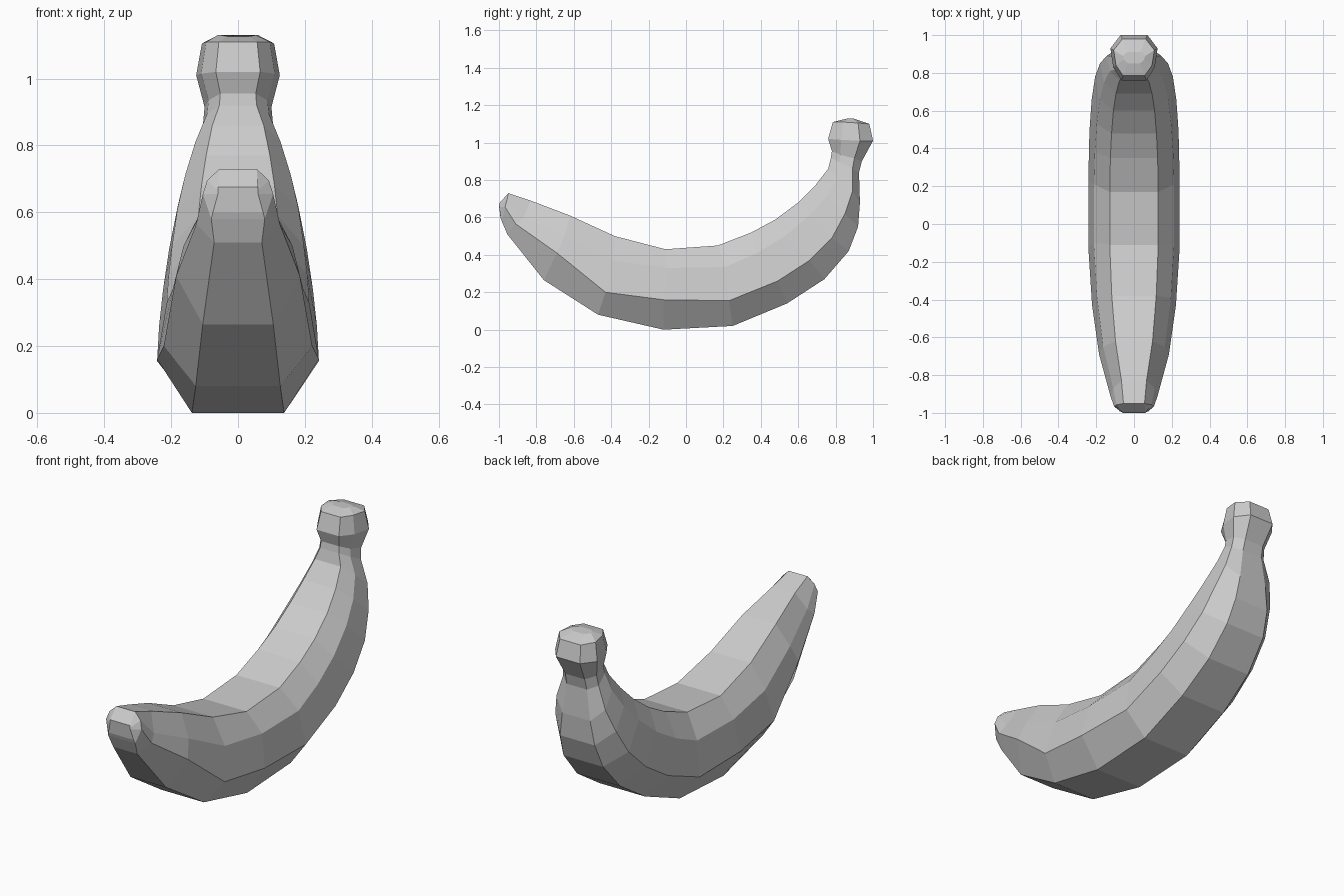
import bpy, bmesh

# Cross-sections from tip to stem: half width, then (y, z) of the four
# corners on one side: outer, widest, upper, inner
body = [
    (.105, -.985, .58, -.967, .655, -.957, .695, -.95, .73),
    (.125, -.955, .51, -.91, .565, -.87, .60, -.83, .69),
    (.185, -.76, .265, -.69, .41, -.65, .50, -.62, .61),
    (.222, -.47, .08, -.43, .20, -.39, .37, -.38, .50),
    (.242, -.12, .0, -.12, .16, -.10, .33, -.11, .43),
    (.242, .25, .02, .23, .155, .21, .335, .17, .45),
    (.236, .54, .14, .49, .26, .38, .41, .35, .52),
    (.224, .74, .27, .66, .37, .53, .50, .48, .59),
    (.206, .87, .42, .78, .49, .66, .61, .60, .68),
    (.180, .92, .55, .85, .62, .75, .71, .69, .77),
    (.145, .93, .68, .89, .74, .81, .81, .76, .86),
]
stem = [
    (.105, .925, .84, .89, .86, .82, .895, .775, .92),
    (.100, .94, .90, .90, .915, .825, .935, .78, .955),
    (.125, 1.0, 1.01, .93, 1.01, .83, 1.015, .76, 1.02),
    (.108, .98, 1.10, .92, 1.105, .84, 1.11, .785, 1.11),
    (.060, .91, 1.124, .89, 1.13, .87, 1.13, .85, 1.126),
]
# Blunt blossom end
tip = [(.065, -.992, .60, -.998, .655, -1.0, .665, -.999, .675)]
profile = (.57, 1.0, .88, .53)

bm = bmesh.new()
rings = []
for i, (w, *p) in enumerate(tip + body + stem):
    pts = [(w * f, p[2 * k], p[2 * k + 1]) for k, f in enumerate(profile)]
    if i == 0:
        pts = [(.075, *pts[0][1:])] + [(.06, *q[1:]) for q in pts[1:]]
    elif i == 1:
        pts[0] = (.08, *pts[0][1:])
    pts += [(-x, y, z) for x, y, z in reversed(pts)]
    rings.append([bm.verts.new(q) for q in pts])

# Skin between sections and close both ends
for a, b in zip(rings, rings[1:]):
    for k in range(8):
        n = (k + 1) % 8
        bm.faces.new((a[k], a[n], b[n], b[k]))
bm.faces.new(rings[0])
bm.faces.new(rings[-1])
bmesh.ops.recalc_face_normals(bm, faces=bm.faces)

mesh = bpy.data.meshes.new("banana")
bm.to_mesh(mesh)
bm.free()
obj = bpy.data.objects.new("banana", mesh)
bpy.context.collection.objects.link(obj)
